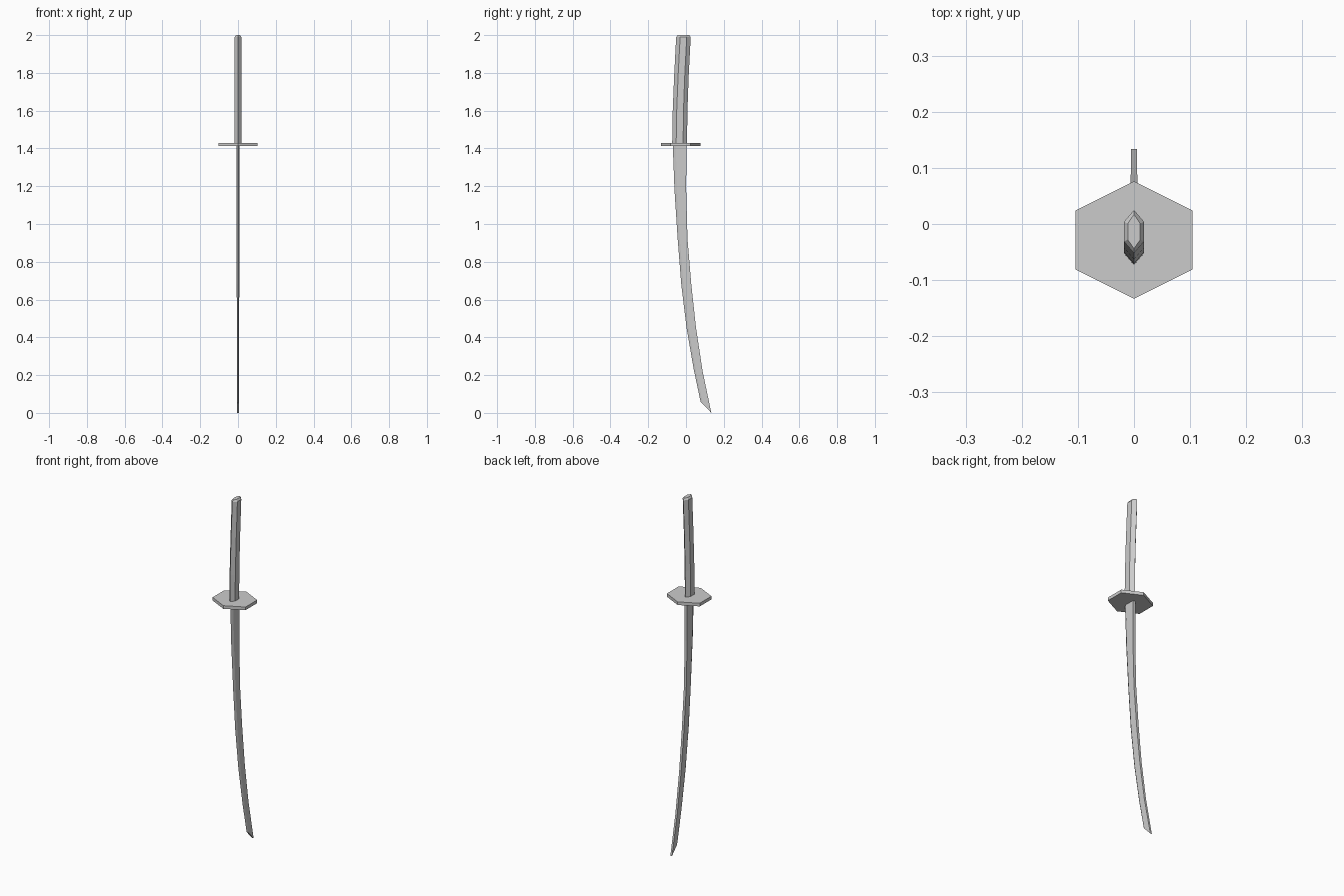
import bpy, bmesh

if "Cube" in bpy.data.objects:
    bpy.data.objects.remove(bpy.data.objects["Cube"])


def loft(name, rings):
    """Skin a list of equal-length closed rings and cap both ends."""
    bm = bmesh.new()
    loops = [[bm.verts.new(p) for p in ring] for ring in rings]
    n = len(loops[0])
    for a, b in zip(loops, loops[1:]):
        for i in range(n):
            j = (i + 1) % n
            bm.faces.new((a[i], a[j], b[j], b[i]))
    bm.faces.new(loops[0])
    bm.faces.new(loops[-1])
    bmesh.ops.recalc_face_normals(bm, faces=bm.faces)
    mesh = bpy.data.meshes.new(name)
    bm.to_mesh(mesh)
    bm.free()
    obj = bpy.data.objects.new(name, mesh)
    bpy.context.collection.objects.link(obj)
    return obj


def hexagon(z, y0, y1, half_x, point):
    """Hexagon pointing along y; point is the length of each pointed end."""
    return [(0, y0, z), (half_x, y0 + point, z), (half_x, y1 - point, z),
            (0, y1, z), (-half_x, y1 - point, z), (-half_x, y0 + point, z)]


def blade_ring(edge_y, edge_z, back_y, back_z, half_x):
    """Flat-backed section with a narrow sharpened bevel on the -y side."""
    t = 0.22
    by = edge_y + (back_y - edge_y) * t
    bz = edge_z + (back_z - edge_z) * t
    return [(0, edge_y, edge_z), (half_x, by, bz), (half_x, back_y, back_z),
            (-half_x, back_y, back_z), (-half_x, by, bz)]


# Curved blade, from guard down to slanted tip
loft("blade", [blade_ring(*s) for s in (
    (-0.070, 1.42, 0.002, 1.42, 0.0080),
    (-0.061, 1.18, 0.001, 1.18, 0.0078),
    (-0.044, 0.92, 0.008, 0.92, 0.0073),
    (-0.025, 0.68, 0.028, 0.68, 0.0068),
    (0.003, 0.45, 0.053, 0.45, 0.0062),
    (0.041, 0.23, 0.088, 0.22, 0.0058),
    (0.077, 0.06, 0.134, 0.00, 0.0050))])

# Hexagonal guard plate
loft("guard", [hexagon(z, -0.133, 0.076, 0.104, 0.052) for z in (1.412, 1.430)])

# Slightly bent hexagonal grip with a chamfered end
loft("grip", [hexagon(*s) for s in (
    (1.425, -0.073, 0.006, 0.018, 0.021),
    (1.58, -0.071, 0.007, 0.018, 0.021),
    (1.78, -0.063, 0.014, 0.018, 0.021),
    (1.99, -0.052, 0.025, 0.018, 0.021),
    (2.00, -0.044, 0.017, 0.011, 0.016))])
